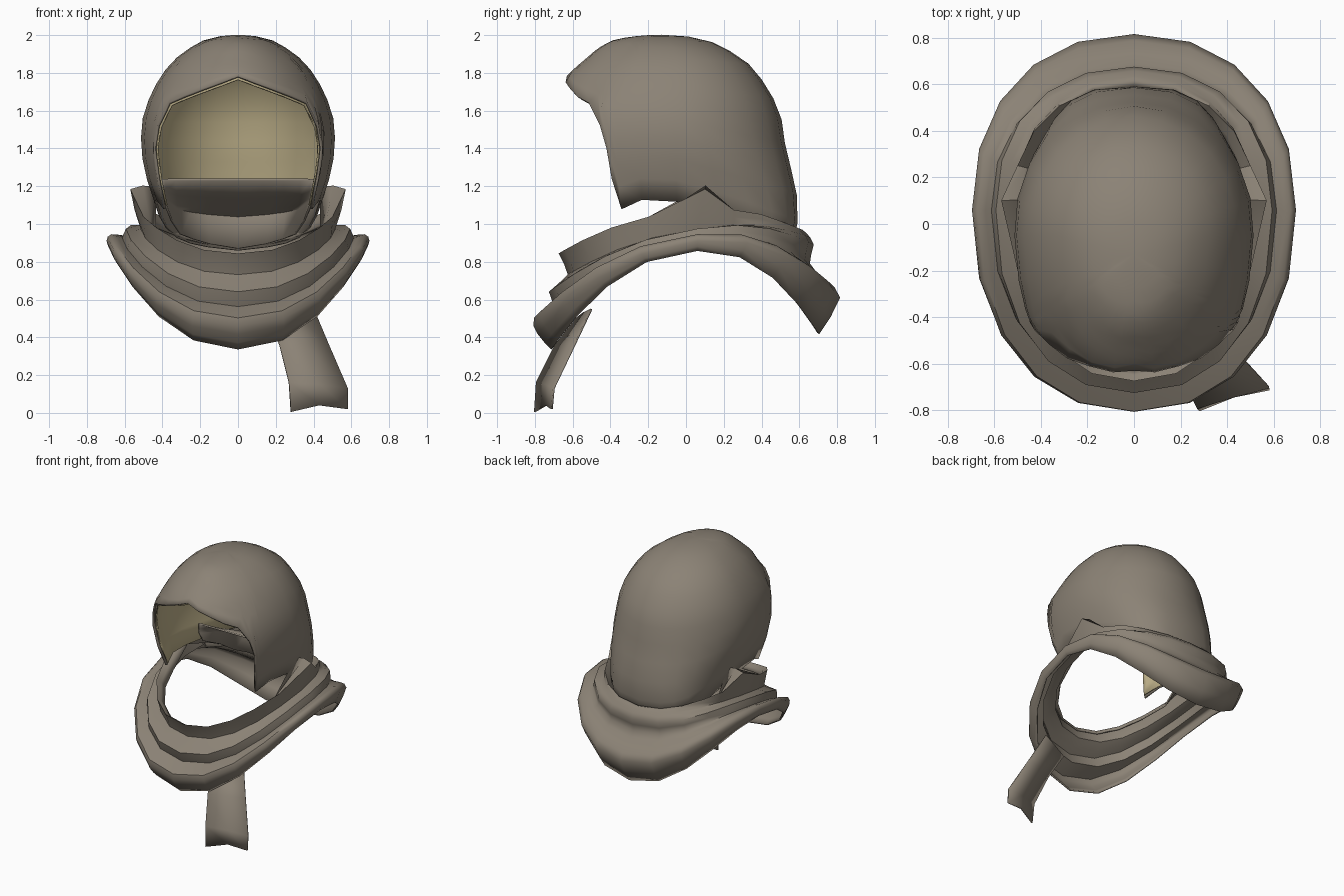
import bpy
import bmesh
from math import sin, cos, pi, radians, sqrt, copysign
from mathutils import Vector

if "Cube" in bpy.data.objects:
    bpy.data.objects.remove(bpy.data.objects["Cube"], do_unlink=True)


def material(name, rgb):
    m = bpy.data.materials.new(name)
    m.use_nodes = True
    col = (*rgb, 1)
    m.diffuse_color = col
    bsdf = m.node_tree.nodes["Principled BSDF"]
    bsdf.inputs["Base Color"].default_value = col
    bsdf.inputs["Roughness"].default_value = 0.9
    return m


cloth = material("brown cloth", (0.26, 0.225, 0.18))
pale = material("pale lining", (0.53, 0.45, 0.26))


def lerp(table, x):
    """Piecewise linear value from (x, value) pairs sorted by x."""
    if x <= table[0][0]:
        return table[0][1]
    for (x0, v0), (x1, v1) in zip(table, table[1:]):
        if x <= x1:
            return v0 + (v1 - v0) * (x - x0) / (x1 - x0)
    return table[-1][1]


def soft(v, power):
    return copysign(abs(v) ** power, v)


def sheet(name, rows, mat, closed=False, thick=0.014, angle=50):
    """Skin a grid of points and give it a cloth thickness."""
    bm = bmesh.new()
    grid = [[bm.verts.new(p) for p in row] for row in rows]
    n = len(rows[0])
    for a, b in zip(grid, grid[1:]):
        for i in range(n if closed else n - 1):
            j = (i + 1) % n
            bm.faces.new((a[i], a[j], b[j], b[i]))
    bmesh.ops.remove_doubles(bm, verts=bm.verts, dist=0.0005)
    bmesh.ops.recalc_face_normals(bm, faces=bm.faces)
    me = bpy.data.meshes.new(name)
    bm.to_mesh(me)
    bm.free()
    me.materials.append(mat)
    ob = bpy.data.objects.new(name, me)
    bpy.context.collection.objects.link(ob)
    mod = ob.modifiers.new("thickness", "SOLIDIFY")
    mod.thickness = thick
    mod.offset = 0
    bpy.ops.object.select_all(action="DESELECT")
    ob.select_set(True)
    bpy.context.view_layer.objects.active = ob
    bpy.ops.object.shade_smooth_by_angle(angle=radians(angle))


# Hood outline by height: half width, front reach, back edge
levels = (1.995, 1.97, 1.92, 1.85, 1.78, 1.7, 1.64, 1.55, 1.4, 1.25, 1.1, 0.95, 0.86)
width = (0, 0.17, 0.26, 0.35, 0.40, 0.45, 0.472, 0.50, 0.51, 0.48, 0.43, 0.41, 0.38)
front = (0, 0.28, 0.40, 0.50, 0.575, 0.62, 0.72, 0.74, 0.74, 0.73, 0.70, 0.6, 0.5)
back = (-0.13, 0.1, 0.21, 0.32, 0.38, 0.44, 0.465, 0.50, 0.52, 0.56, 0.59, 0.58, 0.55)
TOP = levels[0]
drop = [sqrt(TOP - z) for z in levels]
WIDTH, FRONT, BACK = (list(zip(drop, t)) for t in (width, front, back))

# Lower hood edge by angle from the front
HEM = [(0, 1.78), (50, 1.64), (57, 1.52), (60, 1.4), (62, 1.24), (65, 1.08),
       (75, 1.13), (90, 1.12), (110, 1.02), (140, 0.91), (180, 0.86)]
half = [0, 12, 25, 38, 50, 57, 60, 62, 65, 75, 90, 105, 120, 135, 150, 165, 180]
around = half + [-a for a in half[-2:0:-1]]


def hood_point(deg, z, scale=1.0):
    d = sqrt(max(0, TOP - z))
    mid = -0.13 + 0.08 * min(1, d / 0.35)
    c, s = cos(radians(deg)), sin(radians(deg))
    if c > 0:
        reach = lerp(FRONT, d)
    else:
        # the back grows squarer towards the neck
        reach = lerp(BACK, d) - mid
        power = lerp([(1.0, 0.65), (1.5, 1.0)], z)
        c, s = soft(c, power), soft(s, power)
    zz = 1.3 + (z - 1.3) * (scale if z > 1.3 else 1)
    return Vector((lerp(WIDTH, d) * s * scale, mid - reach * c * scale, zz))


def hood_rows(hem, scale=1.0, n=12):
    return [[hood_point(a, TOP - (TOP - hem(abs(a))) * (1 - cos(k / n * pi / 2)), scale)
             for a in around] for k in range(n + 1)]


sheet("hood", hood_rows(lambda a: lerp(HEM, a)), cloth, True, 0.014)
sheet("hood_lining", hood_rows(lambda a: max(lerp(HEM, a), 1.1), 0.967), pale, True, 0.008)

# Nape cloth: a straight front edge sloping back to the neck, then turning down
nape_angles = range(100, 261, 16)
edge = [Vector((0.41 * cos(radians((a - 100) * 1.125)), 0.1, 1.235)) for a in nape_angles]
crease_z = [(0, 1.04), (50, 1.08), (80, 1.16)]
hem_z = [(0, 0.87), (50, 0.95), (80, 1.1)]
crease = [hood_point(a, lerp(crease_z, abs(a - 180)), 0.93) for a in nape_angles]
hem = [hood_point(a, lerp(hem_z, abs(a - 180)), 0.9) for a in nape_angles]
slope = [[p.lerp(q, t) for p, q in zip(edge, crease)] for t in (0, 0.5, 0.85)]
sheet("nape_cloth", slope + [crease, hem], cloth, False, 0.012, 70)

# Scarf folds from the top edge down: front y, z; side x, z; back y, z
FOLDS = [(-0.63, 0.80, 0.46, 0.99, 0.56, 0.88),
         (-0.67, 0.84, 0.52, 1.07, 0.60, 0.96),
         (-0.62, 0.73, 0.51, 0.97, 0.63, 0.95),
         (-0.72, 0.64, 0.59, 0.97, 0.67, 0.89),
         (-0.69, 0.56, 0.61, 0.92, 0.65, 0.79),
         (-0.80, 0.50, 0.67, 0.94, 0.73, 0.70),
         (-0.78, 0.42, 0.69, 0.91, 0.81, 0.61),
         (-0.71, 0.34, 0.67, 0.86, 0.70, 0.42)]
SEGMENTS = 20


def scarf_ring(fold, row):
    fy, fz, sx, sz, by, bz = fold
    ring = []
    for i in range(SEGMENTS):
        a = 2 * pi * i / SEGMENTS
        c, s = cos(a), sin(a)
        mid = 0.06
        y = mid + (fy - mid if c > 0 else mid - by) * soft(c, 0.9)
        z = sz + (fz - bz) / 2 * c + ((fz + bz) / 2 - sz) * c * c
        x = sx * soft(s, 0.9)
        # raised corner on each side of the top edge, folded in at the tip
        if row < 2 and abs(s) > 0.99:
            x, y = x * (1.09 if row else 0.95), y + 0.04
            z += 0.11 if row else 0.2
        ring.append(Vector((x, y, z)))
    return ring


# Round the folds with a smooth row between each pair
rings = [scarf_ring(f, i) for i, f in enumerate(FOLDS)]
rows = []
for i, ring in enumerate(rings[:-1]):
    before, after, far = rings[max(i - 1, 0)], rings[i + 1], rings[min(i + 2, len(rings) - 1)]
    middle = [(9 * (q + r) - p - t) / 16 for p, q, r, t in zip(before, ring, after, far)]
    rows += [ring, middle]
sheet("scarf", rows + [rings[-1]], cloth, True, 0.012, 60)

# Loose scarf end hanging at the front
sheet("scarf_tail", [[(0.17, -0.58, 0.50), (0.29, -0.54, 0.53), (0.40, -0.50, 0.55)],
                     [(0.22, -0.69, 0.36), (0.35, -0.64, 0.36), (0.48, -0.59, 0.36)],
                     [(0.27, -0.79, 0.16), (0.43, -0.74, 0.15), (0.58, -0.70, 0.13)],
                     [(0.28, -0.80, 0.005), (0.43, -0.74, 0.04), (0.58, -0.71, 0.02)]],
      cloth, False, 0.01)
